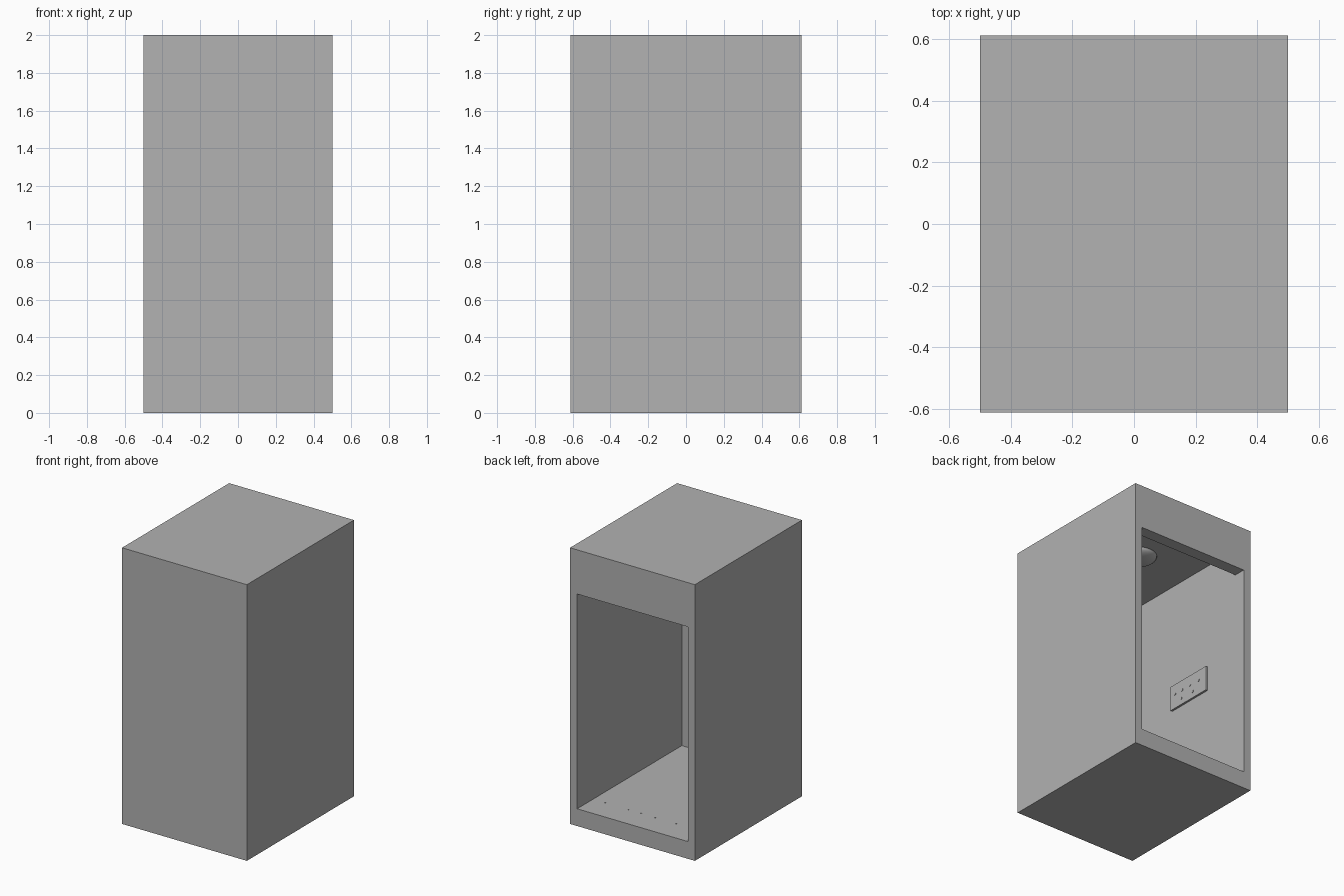
import bpy, bmesh, math
from mathutils import Matrix

if "Cube" in bpy.data.objects:
    bpy.data.objects.remove(bpy.data.objects["Cube"])

grey = bpy.data.materials.new("plain grey")
grey.diffuse_color = (0.445, 0.445, 0.445, 1)
grey.use_nodes = True
grey.node_tree.nodes["Principled BSDF"].inputs["Base Color"].default_value = grey.diffuse_color

W, D, H = 0.5, 0.6125, 2.0        # half width, half depth, height
IN = 0.443                        # half width of the interior
FLOOR, LINTEL, CEIL = 0.125, 1.68, 1.875


def finish(name, bm):
    bmesh.ops.recalc_face_normals(bm, faces=bm.faces[:])
    mesh = bpy.data.meshes.new(name)
    bm.to_mesh(mesh)
    bm.free()
    mesh.materials.append(grey)
    ob = bpy.data.objects.new(name, mesh)
    bpy.context.collection.objects.link(ob)
    return ob


def extrude_x(name, profile, x0, x1):
    """Solid made from a (y, z) outline swept from x0 to x1."""
    bm = bmesh.new()
    face = bm.faces.new([bm.verts.new((x0, y, z)) for y, z in profile])
    res = bmesh.ops.extrude_face_region(bm, geom=[face])
    verts = [g for g in res["geom"] if isinstance(g, bmesh.types.BMVert)]
    bmesh.ops.translate(bm, verts=verts, vec=(x1 - x0, 0, 0))
    return finish(name, bm)


def rect(y0, y1, z0, z1):
    return [(y0, z0), (y1, z0), (y1, z1), (y0, z1)]


def disc(name, loc, radius, height, axis="Z"):
    bm = bmesh.new()
    m = Matrix.Translation(loc)
    if axis == "X":
        m = m @ Matrix.Rotation(math.pi / 2, 4, "Y")
    bmesh.ops.create_cone(bm, cap_ends=True, segments=16, radius1=radius,
                          radius2=radius, depth=height, matrix=m)
    return finish(name, bm)


# Cabin shell, hollowed with a raised ceiling behind the doorway lintel
cabin = extrude_x("cabin_shell", rect(-D, D, 0, H), -W, W)
cavity = extrude_x("cavity_cutter",
                   [(-0.585, FLOOR), (0.8, FLOOR), (0.8, LINTEL),
                    (0.525, LINTEL), (0.525, CEIL), (-0.585, CEIL)], -IN, IN)
cavity.hide_render = True
cavity.hide_set(True)
cut = cabin.modifiers.new("hollow", "BOOLEAN")
cut.operation = "DIFFERENCE"
cut.solver = "EXACT"
cut.object = cavity

# Shallow round ceiling lamp
bm = bmesh.new()
bmesh.ops.create_uvsphere(bm, u_segments=32, v_segments=16, radius=1)
bmesh.ops.bisect_plane(bm, geom=bm.verts[:] + bm.edges[:] + bm.faces[:],
                       plane_co=(0, 0, 0), plane_no=(0, 0, 1), clear_outer=True)
for v in bm.verts:
    v.co = (v.co.x * 0.127, v.co.y * 0.127 + 0.04, CEIL + v.co.z * 0.045)
for f in bm.faces:
    f.smooth = True
finish("ceiling_lamp", bm)

# Control panel on the left wall with two rows of buttons
T = 0.015
extrude_x("control_panel", rect(-0.13, 0.236, 0.918, 1.10), -IN, -IN + T)
for z, row in ((1.025, (-0.085, -0.01, 0.07, 0.16)), (0.965, (-0.02, 0.10))):
    for y in row:
        disc("panel_button", (-IN + T, y, z), 0.01, 0.008, "X")

# Tiny floor studs just inside the doorway
for x in (0.345, 0.16, 0.057, -0.055, -0.223):
    disc("floor_stud", (x, 0.43, FLOOR), 0.005, 0.006)
